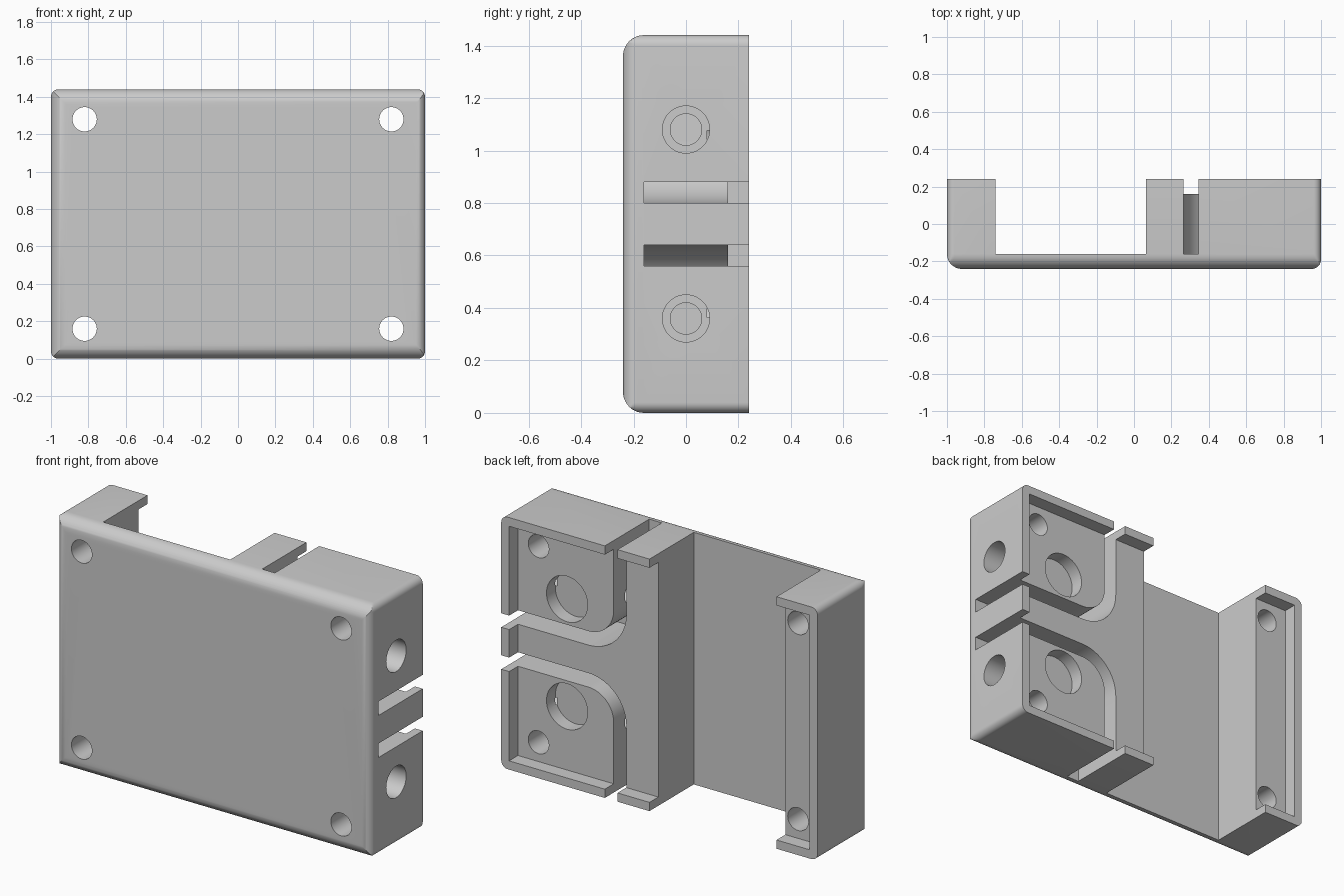
import bpy, bmesh, math
from mathutils import Vector

if "Cube" in bpy.data.objects:
    bpy.data.objects.remove(bpy.data.objects["Cube"])

W, D, H = 1.0, 0.24, 1.44      # half width, half depth, height
MID = H / 2
FLOOR, LEDGE = -0.16, 0.16     # inner floor and cover ledge depths
RIM = 0.05


def arc(cx, cy, r, a0, a1, n):
    return [(cx + r * math.cos(math.radians(a0 + (a1 - a0) * i / n)),
             cy + r * math.sin(math.radians(a0 + (a1 - a0) * i / n))) for i in range(n + 1)]


def loft(name, rings):
    """Closed solid skinned through rings of equal point count."""
    bm = bmesh.new()
    loops = [[bm.verts.new(p) for p in ring] for ring in rings]
    n = len(loops[0])
    for a, b in zip(loops, loops[1:]):
        for i in range(n):
            j = (i + 1) % n
            bm.faces.new((a[i], a[j], b[j], b[i]))
    bm.faces.new(loops[0][::-1])
    bm.faces.new(loops[-1])
    bmesh.ops.remove_doubles(bm, verts=bm.verts, dist=1e-5)
    bmesh.ops.recalc_face_normals(bm, faces=bm.faces)
    mesh = bpy.data.meshes.new(name)
    bm.to_mesh(mesh)
    bm.free()
    obj = bpy.data.objects.new(name, mesh)
    bpy.context.collection.objects.link(obj)
    return obj


def prism(name, profile, lo, hi, axis="y"):
    """Extrude a profile: (x, z) along y, or (y, z) along x."""
    if axis == "y":
        place = lambda p, t: Vector((p[0], t, p[1]))
    else:
        place = lambda p, t: Vector((t, p[0], p[1]))
    return loft(name, [[place(p, t) for p in profile] for t in (lo, hi)])


def rect(x0, x1, z0, z1):
    return [(x0, z0), (x1, z0), (x1, z1), (x0, z1)]


def circle(cx, cy, r):
    return arc(cx, cy, r, 0, 360, 48)[:-1]


def inset(r, depth):
    return r - math.sqrt(max(r * r - (r - depth) ** 2, 0)) if depth < r else 0


# Outer shell: rounded rectangle with filleted front edges
c = 0.04
outline = (arc(W - c, H - c, c, 0, 90, 8) + arc(c - W, H - c, c, 90, 180, 8)
           + arc(c - W, c, c, 180, 270, 8) + arc(W - c, c, c, 270, 360, 8))
r_big, r_small = 0.08, 0.05
depths = sorted({round(r * (1 - math.cos(math.radians(a))), 5)
                 for r in (r_big, r_small) for a in range(0, 91, 9)}) + [2 * D]
rings = []
for d in depths:
    big, small = inset(r_big, d), inset(r_small, d)
    rings.append([Vector((min(max(x, big - W), W - small), d - D,
                          min(max(z, big), H - big))) for x, z in outline])
housing = loft("housing", rings)

# Pockets shared by the whole back
cutters = [
    prism("cover_recess", rect(RIM - W, W - RIM, RIM, H - RIM), LEDGE, 1),
    prism("open_bay", rect(-0.74, 0.063, -1, 2), FLOOR, 1),
]

# Features mirrored above and below the middle
for s in (1, -1):
    # Curved cable slot from the end to the side
    x0, z0, r, w = 0.265, 0.08, 0.24, 0.08
    cx, cz = x0 + r, z0 + r
    path = ([(x0, 2)] + arc(cx, cz, r, 180, 270, 16) + [(2, z0), (2, z0 + w)]
            + arc(cx, cz, r - w, 270, 180, 16) + [(x0 + w, 2)])
    cutters.append(prism("cable_slot", [(x, MID + s * z) for x, z in path], FLOOR, 1))
    # Screw holes
    for x in (-0.82, 0.82):
        cutters.append(prism("screw_hole", circle(x, MID + s * 0.56, 0.065), -1, 1))
    # Round blind pocket in the ledge
    cutters.append(prism("round_pocket", circle(0.64, MID + s * 0.307, 0.13), 0.08, 1))
    # Stepped bore from the side into the slot
    cutters.append(prism("wide_bore", circle(0, MID + s * 0.36, 0.09), 0.76, 2, "x"))
    cutters.append(prism("narrow_bore", circle(0, MID + s * 0.36, 0.06), 0.3, 0.9, "x"))

# Cut everything out of the shell
bpy.context.view_layer.objects.active = housing
housing.select_set(True)
for cutter in cutters:
    cutter.hide_render = True
    mod = housing.modifiers.new(cutter.name, "BOOLEAN")
    mod.operation = "DIFFERENCE"
    mod.solver = "EXACT"
    mod.object = cutter
    bpy.ops.object.modifier_apply(modifier=mod.name)
    bpy.data.objects.remove(cutter)

# Single grey finish
grey = bpy.data.materials.new("plain_grey")
grey.use_nodes = True
colour = (0.6, 0.6, 0.6, 1)
grey.diffuse_color = colour
grey.node_tree.nodes["Principled BSDF"].inputs["Base Color"].default_value = colour
housing.data.materials.clear()
housing.data.materials.append(grey)
for poly in housing.data.polygons:
    poly.material_index = 0
bpy.ops.object.shade_smooth_by_angle(angle=math.radians(30))
